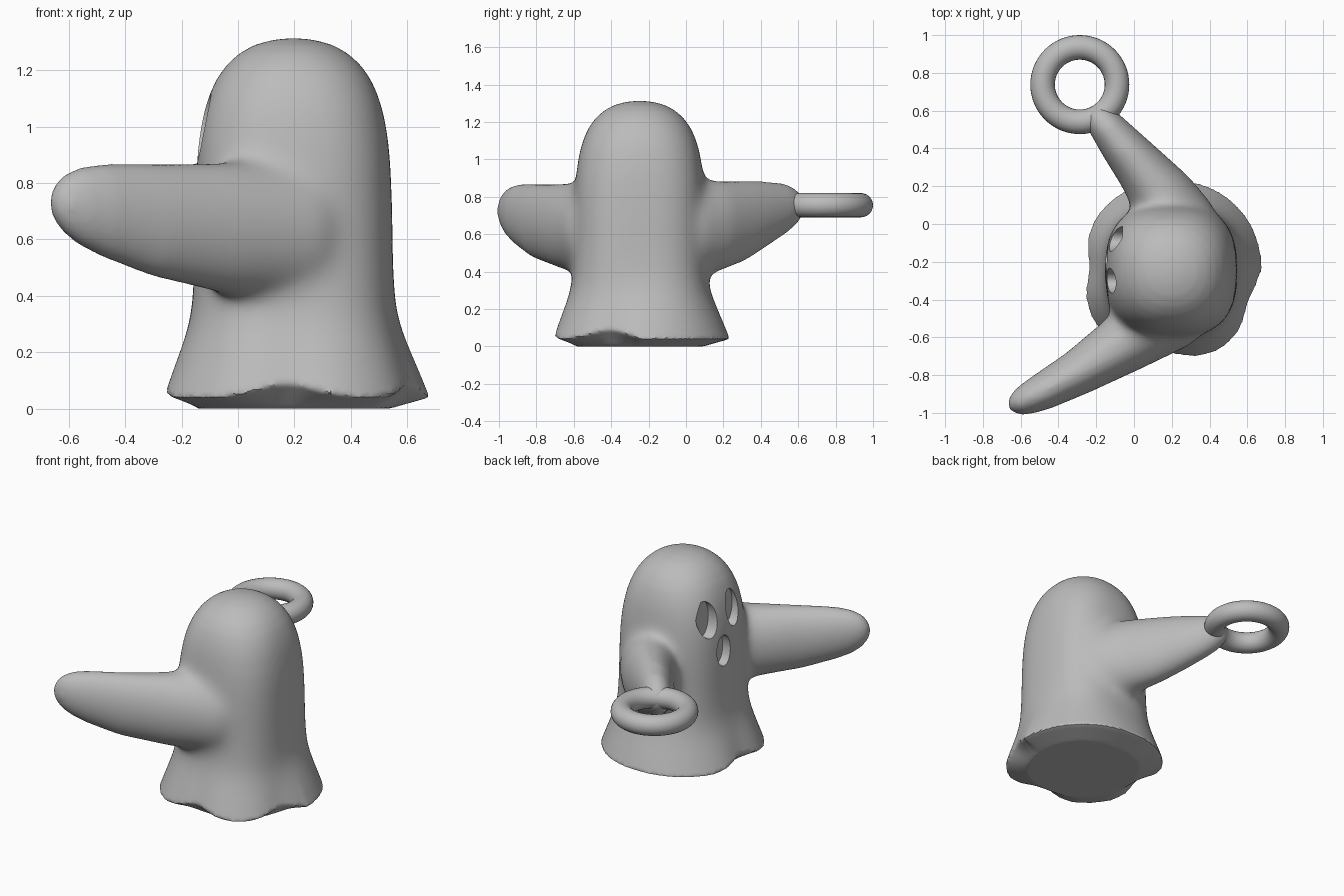
import bpy, bmesh
from math import sin, cos, pi, radians, exp
from mathutils import Vector

if "Cube" in bpy.data.objects:
    bpy.data.objects.remove(bpy.data.objects["Cube"])

grey = bpy.data.materials.new("plain grey")
grey.use_nodes = True
grey.diffuse_color = (0.5, 0.5, 0.5, 1)
grey.node_tree.nodes["Principled BSDF"].inputs["Base Color"].default_value = (0.5, 0.5, 0.5, 1)

CENTRE = Vector((0.197, -0.248, 0))
NOTCHES = (178, 267, 338)      # hem folds, in degrees around the body


def loft(bm, rings):
    """Skin a list of equal rings and cap both ends."""
    loops = [[bm.verts.new(p) for p in ring] for ring in rings]
    n = len(loops[0])
    for a, b in zip(loops, loops[1:]):
        for i in range(n):
            j = (i + 1) % n
            bm.faces.new((a[i], a[j], b[j], b[i]))
    bm.faces.new(loops[0][::-1])
    bm.faces.new(loops[-1])


def body_ring(z, radius, hem, power, n=120):
    """Rounded-square ring; hem sets how strongly the folds bite in."""
    ring = []
    for i in range(n):
        t = 2 * pi * i / n
        deg = 360 * i / n
        fold = hem * sum(exp(-((deg - d) / 17) ** 2) for d in NOTCHES)
        square = (abs(cos(t)) ** power + abs(sin(t)) ** power) ** (-1 / power)
        r = radius * square - 0.045 * fold
        ring.append(CENTRE + Vector((r * cos(t), r * sin(t), z + 0.05 * fold)))
    return ring


def arm_rings(sections, n=40):
    """Upright ellipses along a path of (x, y, z, half width, half height)."""
    pts = [Vector(s[:2]) for s in sections]
    rings = []
    for k, (x, y, z, w, h) in enumerate(sections):
        d = (pts[min(k + 1, len(pts) - 1)] - pts[max(k - 1, 0)]).normalized()
        rings.append([(x - d.y * w * cos(a), y + d.x * w * cos(a), z + h * sin(a))
                      for a in (2 * pi * i / n for i in range(n))])
    return rings


def add_object(name, bm):
    bmesh.ops.recalc_face_normals(bm, faces=bm.faces)
    mesh = bpy.data.meshes.new(name)
    bm.to_mesh(mesh)
    bm.free()
    ob = bpy.data.objects.new(name, mesh)
    mesh.materials.append(grey)
    bpy.context.collection.objects.link(ob)
    return ob


def activate(ob):
    bpy.ops.object.select_all(action="DESELECT")
    bpy.context.view_layer.objects.active = ob
    ob.select_set(True)


def apply(ob, kind, **settings):
    activate(ob)
    mod = ob.modifiers.new(kind.title(), kind)
    for key, value in settings.items():
        setattr(mod, key, value)
    bpy.ops.object.modifier_apply(modifier=mod.name)


def ramp(value, low, high):
    return max(0, min(1, (value - low) / (high - low)))


# Draped body: height, radius, fold strength, squareness
profile = [(0, 0.34, 0, 2.2), (0.04, 0.482, 1, 2.1), (0.12, 0.45, 0.8, 2.15),
           (0.2, 0.416, 0.55, 2.25), (0.28, 0.385, 0.3, 2.4), (0.36, 0.363, 0.1, 2.6),
           (0.5, 0.353, 0, 2.7), (0.7, 0.35, 0, 2.7), (0.85, 0.345, 0, 2.65),
           (0.95, 0.337, 0, 2.55), (1.04, 0.322, 0, 2.45), (1.11, 0.3, 0, 2.35),
           (1.17, 0.272, 0, 2.25), (1.22, 0.236, 0, 2.2), (1.26, 0.192, 0, 2.1),
           (1.29, 0.138, 0, 2), (1.308, 0.072, 0, 2), (1.314, 0.01, 0, 2)]
bm = bmesh.new()
loft(bm, [body_ring(*row) for row in profile])

# Two outstretched arms, roots buried in the body
front_arm = [(0.36, -0.37, 0.62, 0.14, 0.2), (0.2, -0.46, 0.625, 0.21, 0.255),
             (-0.05, -0.63, 0.64, 0.163, 0.238), (-0.3, -0.787, 0.667, 0.122, 0.203),
             (-0.48, -0.885, 0.703, 0.1, 0.165), (-0.56, -0.924, 0.717, 0.085, 0.138),
             (-0.615, -0.95, 0.726, 0.066, 0.104), (-0.65, -0.964, 0.73, 0.04, 0.06),
             (-0.665, -0.97, 0.73, 0.01, 0.015)]
back_arm = [(0.33, -0.13, 0.62, 0.17, 0.2), (0.24, 0.0, 0.62, 0.205, 0.255),
            (0.15, 0.15, 0.64, 0.175, 0.25), (0.04, 0.29, 0.668, 0.14, 0.22),
            (-0.06, 0.41, 0.705, 0.117, 0.178), (-0.145, 0.515, 0.735, 0.095, 0.138),
            (-0.19, 0.565, 0.745, 0.082, 0.105), (-0.225, 0.602, 0.75, 0.05, 0.06),
            (-0.237, 0.615, 0.75, 0.015, 0.02)]
loft(bm, arm_rings(front_arm))
loft(bm, arm_rings(back_arm))
ghost = add_object("draped_body", bm)

# Fuse the parts, then soften the joins most strongly where arms meet body
apply(ghost, "REMESH", mode="VOXEL", voxel_size=0.014)
upper = ghost.vertex_groups.new(name="above_hem")
joins = ghost.vertex_groups.new(name="joins")
for v in ghost.data.vertices:
    x, y, z = v.co
    reach = abs(y - CENTRE.y)
    upper.add([v.index], ramp(z, 0.1, 0.2), "REPLACE")
    joins.add([v.index], ramp(z, 0.2, 0.32) * ramp(z, 1.15, 1.0) * ramp(reach, 0.62, 0.42),
              "REPLACE")
apply(ghost, "SMOOTH", factor=0.5, iterations=2)
apply(ghost, "SMOOTH", factor=0.5, iterations=15, vertex_group="above_hem")
apply(ghost, "SMOOTH", factor=0.5, iterations=90, vertex_group="joins")

# Sunken eyes and mouth: floor x, y, z, half width, half height
for name, x, y, z, w, h in (("left_eye", -0.06, -0.08, 0.99, 0.066, 0.115),
                            ("right_eye", -0.08, -0.3, 1.0, 0.066, 0.115),
                            ("mouth", -0.095, -0.185, 0.765, 0.062, 0.1)):
    bm = bmesh.new()
    loft(bm, [[(px, y + w * cos(a), z + h * sin(a))
               for a in (2 * pi * i / 40 for i in range(40))] for px in (-0.4, x)])
    cutter = add_object(name + "_cutter", bm)
    cutter.hide_render = True
    apply(ghost, "BOOLEAN", operation="DIFFERENCE", object=cutter, solver="EXACT")
    bpy.data.objects.remove(cutter)

# Ring held by the back hand
bpy.ops.mesh.primitive_torus_add(location=(-0.287, 0.738, 0.755), major_radius=0.197,
                                 minor_radius=0.065, major_segments=64, minor_segments=24)
ring = bpy.context.object
ring.name = "hand_ring"
ring.data.materials.append(grey)

for ob in (ghost, ring):
    activate(ob)
    bpy.ops.object.shade_smooth_by_angle(angle=radians(35))
